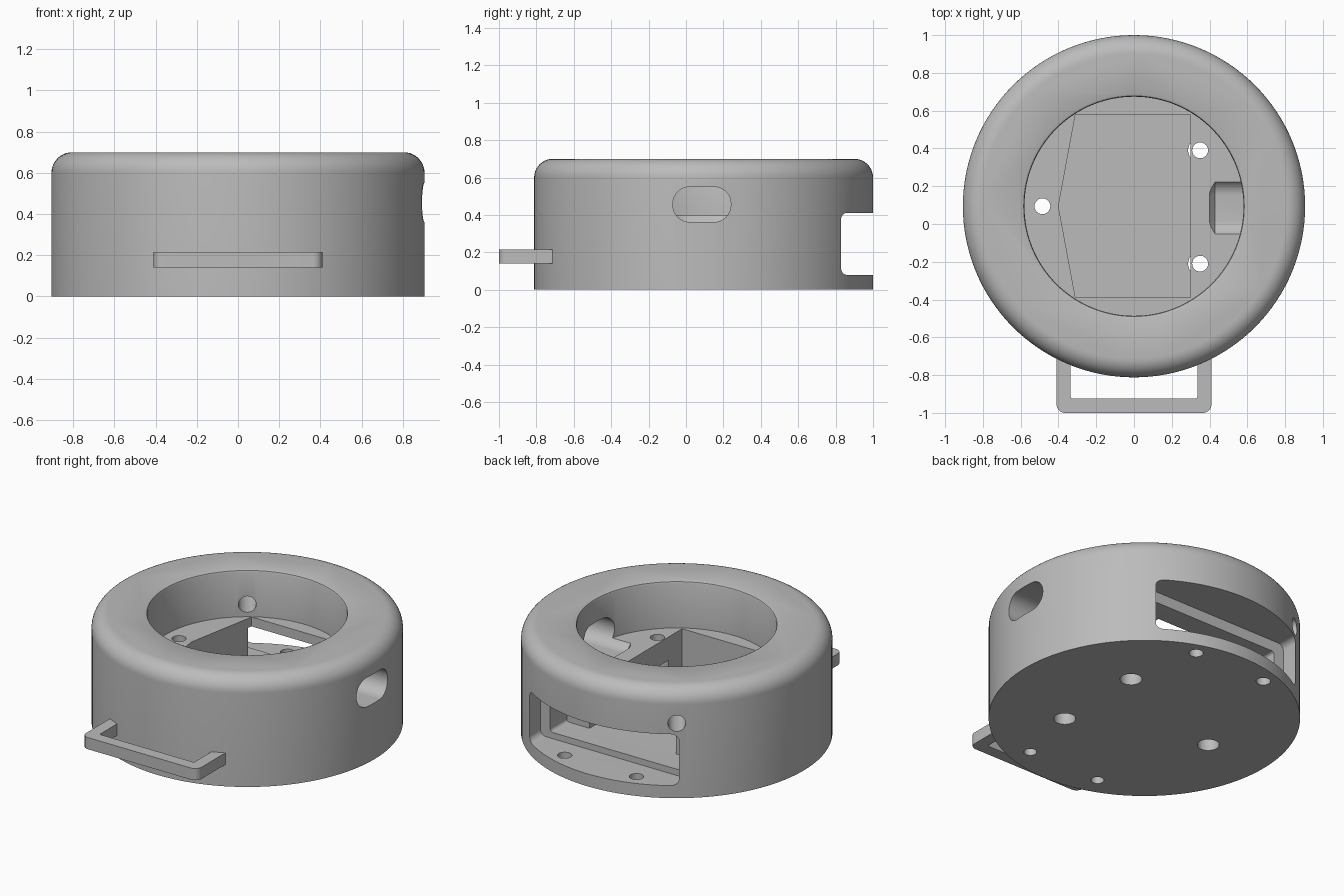
import bpy, bmesh, math
from mathutils import Matrix, Vector

old = bpy.data.objects.get("Cube")
if old:
    bpy.data.objects.remove(old, do_unlink=True)

CY = 0.094  # centre of the round body along y

grey = bpy.data.materials.new("matte_grey")
grey.use_nodes = True
grey.diffuse_color = (0.5, 0.5, 0.5, 1)
grey.node_tree.nodes["Principled BSDF"].inputs["Base Color"].default_value = (0.5, 0.5, 0.5, 1)

# Local (u, v, w) axes for prisms running along each world axis
ALONG_Z = Matrix.Identity(3)
ALONG_X = Matrix(((0, 0, 1), (1, 0, 0), (0, 1, 0)))
ALONG_Y = Matrix(((1, 0, 0), (0, 0, 1), (0, 1, 0)))


def finish(name, bm):
    bmesh.ops.recalc_face_normals(bm, faces=bm.faces)
    mesh = bpy.data.meshes.new(name)
    bm.to_mesh(mesh)
    bm.free()
    mesh.materials.append(grey)
    obj = bpy.data.objects.new(name, mesh)
    bpy.context.collection.objects.link(obj)
    return obj


def loft(name, rings):
    """Closed solid through a list of equal-length point rings."""
    bm = bmesh.new()
    rows = [[bm.verts.new(p) for p in ring] for ring in rings]
    n = len(rows[0])
    for a, b in zip(rows, rows[1:]):
        for i in range(n):
            j = (i + 1) % n
            bm.faces.new((a[i], a[j], b[j], b[i]))
    bm.faces.new(rows[0][::-1])
    bm.faces.new(rows[-1])
    return finish(name, bm)


def prism(name, pts, a, b, axes=ALONG_Z):
    return loft(name, [[axes @ Vector((u, v, w)) for u, v in pts] for w in (a, b)])


def circle(x, y, r, n=24):
    return [(x + r * math.cos(math.tau * i / n), y + r * math.sin(math.tau * i / n)) for i in range(n)]


def rounded(u0, u1, v0, v1, r, n=8):
    pts = []
    corners = ((u1 - r, v1 - r), (u0 + r, v1 - r), (u0 + r, v0 + r), (u1 - r, v0 + r))
    for k, (cu, cv) in enumerate(corners):
        for i in range(n + 1):
            t = math.pi / 2 * (k + i / n)
            pts.append((cu + r * math.cos(t), cv + r * math.sin(t)))
    return pts


def turned(name, profile, n=128):
    return loft(name, [[(x, y, z) for x, y in circle(0, CY, r, n)] for r, z in profile])


def cut(target, cutter):
    mod = target.modifiers.new("cut", 'BOOLEAN')
    mod.operation = 'DIFFERENCE'
    mod.solver = 'EXACT'
    mod.object = cutter
    bpy.context.view_layer.objects.active = target
    bpy.ops.object.modifier_apply(modifier=mod.name)
    bpy.data.objects.remove(cutter, do_unlink=True)


def smooth(obj):
    bpy.ops.object.select_all(action='DESELECT')
    obj.select_set(True)
    bpy.context.view_layer.objects.active = obj
    bpy.ops.object.shade_smooth_by_angle(angle=math.radians(30))


# Round body with a filleted top edge
R, H, F = 0.906, 0.70, 0.10
fillet = [(R - F + F * math.cos(t), H - F + F * math.sin(t))
          for t in (math.pi / 2 * i / 10 for i in range(11))]
body = turned("round_housing", [(R, 0)] + fillet)

# Central bore with a softened rim
cut(body, turned("bore", [(0.58, 0.40), (0.58, 0.685), (0.584, 0.695), (0.60, 0.702), (0.60, 0.8)]))

# Five-sided pocket below the bore floor
pocket = [(-0.40, CY), (-0.31, -0.39), (0.30, -0.39), (0.30, 0.58), (-0.31, 0.58)]
cut(body, prism("pocket", pocket, 0.12, 0.45))

# Rear window, and the narrower opening from it into the pocket
cut(body, prism("window", rounded(-0.53, 0.53, 0.08, 0.41, 0.04), 0.72, 1.2, ALONG_Y))
cut(body, prism("inner_opening", rounded(-0.46, 0.46, 0.12, 0.34, 0.02), 0.55, 0.75, ALONG_Y))

# Side port, tapered at its inner end
port = [(0.385, 0.055), (0.43, 0), (1.1, 0)]
cut(body, loft("side_port", [
    [(x, y, z) for y, z in rounded(-0.07 + d, 0.24 - d, 0.362 + d, 0.55 - d, 0.09 - d)]
    for x, d in port]))

# Round hole through the wall beside the window
hole = prism("wall_hole", circle(0, 0.48, 0.052), 0.5, 1.1, ALONG_X)
hole.data.transform(Matrix.Translation((0, CY, 0)) @ Matrix.Rotation(math.radians(125), 4, 'Z'))
cut(body, hole)

# Stepped screw holes through the bore floor
for x, y in ((-0.485, CY), (0.35, 0.39), (0.35, -0.21)):
    cut(body, prism("screw_hole", circle(x, y, 0.042), -0.1, 0.5))
    cut(body, prism("screw_head", circle(x, y, 0.064), -0.1, 0.25))

# Small holes in the window floor and under the front wall
for x in (-0.255, 0.255):
    cut(body, prism("rear_hole", circle(x, 0.866, 0.042), -0.1, 0.2))
    cut(body, prism("front_hole", circle(x, -0.635, 0.038), -0.1, 0.3))
smooth(body)

# Strap loop at the front, its legs set into the wall
loop = prism("strap_loop", rounded(-0.41, 0.41, -1.0, -0.64, 0.045), 0.14, 0.215)
cut(loop, prism("loop_gap", rounded(-0.335, 0.335, -0.925, -0.5, 0.01), 0.1, 0.3))
smooth(loop)
